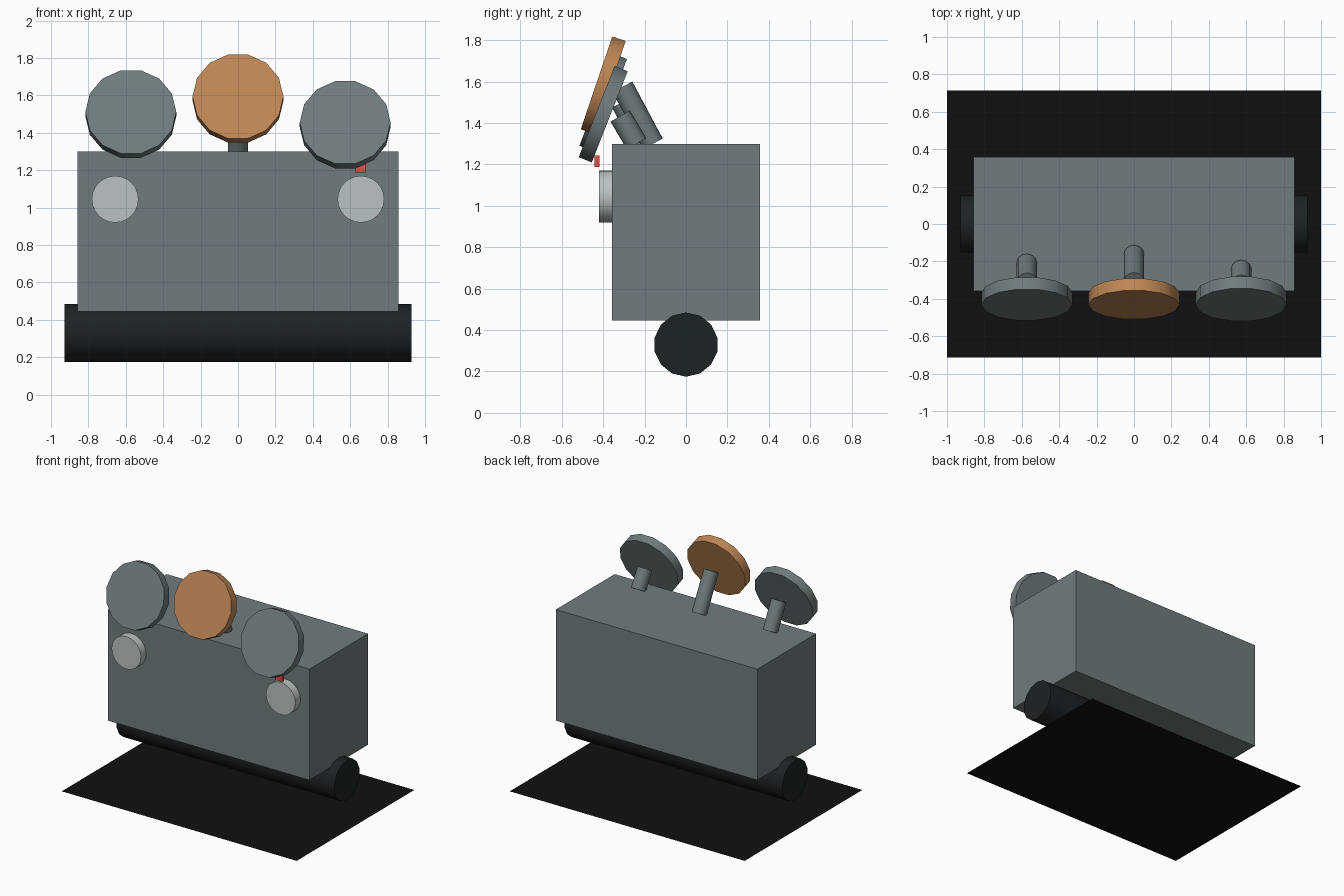
import bpy
from math import radians, pi
from mathutils import Matrix, Vector

cube = bpy.data.objects.get("Cube")
if cube:
    bpy.data.objects.remove(cube, do_unlink=True)


def material(name, rgb):
    mat = bpy.data.materials.new(name)
    mat.use_nodes = True
    mat.diffuse_color = (*rgb, 1)
    mat.node_tree.nodes["Principled BSDF"].inputs["Base Color"].default_value = (*rgb, 1)
    return mat


slate = material("slate", (0.16, 0.20, 0.21))
copper = material("copper", (0.52, 0.24, 0.09))
rubber = material("rubber", (0.012, 0.016, 0.019))
ground_black = material("ground_black", (0.005, 0.005, 0.006))
lens = material("lens", (0.50, 0.54, 0.55))
red = material("red", (0.75, 0.08, 0.06))


def box(name, center, size, mat):
    bpy.ops.mesh.primitive_cube_add(size=1, location=center)
    obj = bpy.context.object
    obj.name = name
    obj.data.transform(Matrix.Diagonal((*size, 1)))
    obj.data.materials.append(mat)
    return obj


def rod(name, start, end, radius, sides, mat, spin=0.0):
    """Cylinder between two points, smooth round the side."""
    start, end = Vector(start), Vector(end)
    axis = end - start
    bpy.ops.mesh.primitive_cylinder_add(vertices=sides, radius=radius, depth=axis.length)
    obj = bpy.context.object
    obj.name = name
    obj.data.transform(Matrix.Rotation(spin, 4, "Z"))
    obj.location = (start + end) / 2
    obj.rotation_euler = axis.to_track_quat("Z", "Y").to_euler()
    obj.data.materials.append(mat)
    bpy.ops.object.shade_smooth_by_angle(angle=radians(35))
    return obj


# Ground sheet, axle roller and body
bpy.ops.mesh.primitive_plane_add(size=1)
sheet = bpy.context.object
sheet.name = "ground_sheet"
sheet.data.transform(Matrix.Diagonal((2, 1.428, 1, 1)))
sheet.data.materials.append(ground_black)

rod("roller", (-0.927, 0, 0.33), (0.927, 0, 0.33), 0.155, 14, rubber)
box("body", (0, 0, 0.873), (1.714, 0.714, 0.854), slate)

# Round lamps on the front
for side, x in (("right", -0.657), ("left", 0.657)):
    rod(side + "_lamp", (x, -0.357, 1.045), (x, -0.42, 1.045), 0.125, 24, lens)

# Tilted discs on slanted stems: x, disc height, tilt, stem foot y, stem tip, colour
for label, x, z, tilt, foot, tip, mat in (
    ("right", -0.573, 1.50, 20.5, -0.207, (-0.309, 1.50), slate),
    ("middle", 0, 1.583, 18.8, -0.16, (-0.307, 1.575), copper),
    ("left", 0.573, 1.443, 21.5, -0.239, (-0.318, 1.434), slate),
):
    rod(label + "_stem", (x, foot, 1.3), (x, *tip), 0.054, 12, slate)
    center = Vector((x, -0.4, z))
    half = Matrix.Rotation(radians(-tilt), 3, "X") @ Vector((0, -0.034, 0))
    rod(label + "_disc", center - half, center + half, 0.243, 14, mat, pi / 2)

# Small red tag under the left disc
box("red_tag", (0.655, -0.429, 1.215), (0.06, 0.024, 0.056), red)
